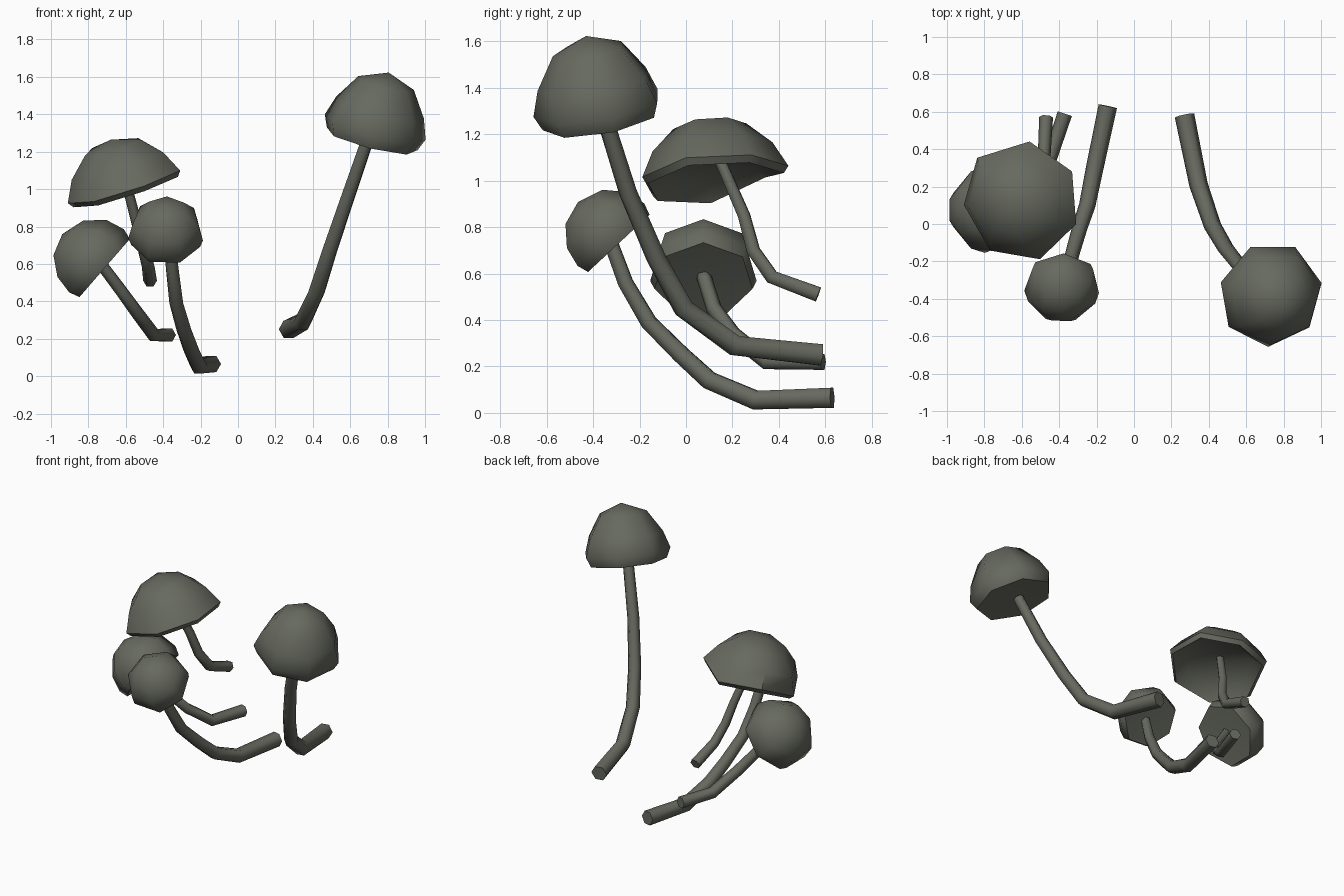
import bpy, bmesh, math
from mathutils import Vector

if "Cube" in bpy.data.objects:
    bpy.data.objects.remove(bpy.data.objects["Cube"])

mat = bpy.data.materials.new("olive grey")
mat.diffuse_color = (0.135, 0.143, 0.116, 1)
mat.use_nodes = True
mat.node_tree.nodes["Principled BSDF"].inputs["Base Color"].default_value = mat.diffuse_color
SIDES = 7


# Curved six-sided stem, thick at the base and thinner under the cap
def stem(name, pts, r0, r1):
    cu = bpy.data.curves.new(name, 'CURVE')
    cu.dimensions = '3D'
    cu.bevel_depth = 1.0
    cu.bevel_resolution = 1
    cu.use_fill_caps = True
    sp = cu.splines.new('POLY')
    sp.points.add(len(pts) - 1)
    for i, (p, q) in enumerate(zip(sp.points, pts)):
        p.co = (*q, 1)
        p.radius = r0 + (r1 - r0) * i / (len(pts) - 1)
    sp.use_smooth = True
    cu.materials.append(mat)
    bpy.context.collection.objects.link(bpy.data.objects.new(name, cu))


# Seven-sided dome around a tilted axis; profile rows are (radius, height) fractions
def cap(name, center, axis, radius, height, phase, profile, wave=(0,) * SIDES):
    c, a = Vector(center), Vector(axis).normalized()
    u = (Vector((1, 0, 0)) - a * a.x).normalized()
    v = a.cross(u)
    bm = bmesh.new()
    rings = []
    for fr, fh in profile[1:-1]:
        ring = []
        for k in range(SIDES):
            t = math.radians(phase) + math.tau * k / SIDES
            d = u * math.cos(t) + v * math.sin(t)
            ring.append(bm.verts.new(
                c + d * radius * fr + a * (height * fh + wave[k] * fr * fr)))
        rings.append(ring)
    low = bm.verts.new(c + a * height * profile[0][1])
    top = bm.verts.new(c + a * height * profile[-1][1])
    for k in range(SIDES):
        n = (k + 1) % SIDES
        bm.faces.new((low, rings[0][n], rings[0][k]))
        bm.faces.new((top, rings[-1][k], rings[-1][n]))
        for p, q in zip(rings, rings[1:]):
            bm.faces.new((p[k], p[n], q[n], q[k]))
    bmesh.ops.recalc_face_normals(bm, faces=bm.faces[:])
    me = bpy.data.meshes.new(name)
    bm.to_mesh(me)
    bm.free()
    me.polygons.foreach_set("use_smooth", [True] * len(me.polygons))
    me.set_sharp_from_angle(angle=math.radians(55))
    me.materials.append(mat)
    bpy.context.collection.objects.link(bpy.data.objects.new(name, me))


BELL = [(0, 0.04), (0.9, 0), (1, 0.17), (0.87, 0.46), (0.55, 0.83), (0, 1)]
ROUND = [(0, 0.04), (0.92, 0), (1, 0.2), (0.9, 0.55), (0.55, 0.87), (0, 1)]
BROAD = [(0, 0.3), (0.72, 0.22), (0.93, 0), (1, 0.1), (0.82, 0.5), (0.5, 0.85), (0, 1)]

# Tall mushroom on the right
stem("tall_stem", [(0.27, 0.58, 0.25), (0.345, 0.21, 0.29), (0.42, -0.01, 0.45),
                   (0.49, -0.13, 0.67), (0.585, -0.25, 0.95), (0.695, -0.35, 1.27)], 0.053, 0.036)
cap("tall_cap", (0.715, -0.365, 1.26), (0.25, -0.18, 1), 0.285, 0.38, 10, BELL)

# Small front mushroom
stem("front_stem", [(-0.14, 0.63, 0.065), (-0.21, 0.30, 0.055), (-0.25, 0.10, 0.14),
                    (-0.29, -0.02, 0.25), (-0.33, -0.16, 0.39), (-0.35, -0.26, 0.56),
                    (-0.37, -0.33, 0.75)], 0.05, 0.032)
cap("front_cap", (-0.385, -0.295, 0.725), (0, -0.68, 0.73), 0.205, 0.25, 36, ROUND)

# Low left mushroom
stem("left_stem", [(-0.37, 0.59, 0.22), (-0.45, 0.35, 0.22), (-0.54, 0.20, 0.34),
                   (-0.62, 0.12, 0.45), (-0.74, 0.07, 0.61)], 0.04, 0.032)
cap("left_cap", (-0.72, 0.075, 0.57), (-0.75, 0, 0.65), 0.235, 0.29, 0, ROUND)

# Broad upper left mushroom with a wavy rim
stem("broad_stem", [(-0.47, 0.57, 0.51), (-0.48, 0.37, 0.585), (-0.51, 0.29, 0.70),
                    (-0.55, 0.25, 0.85), (-0.61, 0.15, 1.08)], 0.037, 0.026)
cap("broad_cap", (-0.59, 0.125, 0.99), (-0.31, -0.1, 0.95), 0.325, 0.29, 31, BROAD,
    (-0.01, 0.0, 0.08, 0.01, 0, 0, 0))
